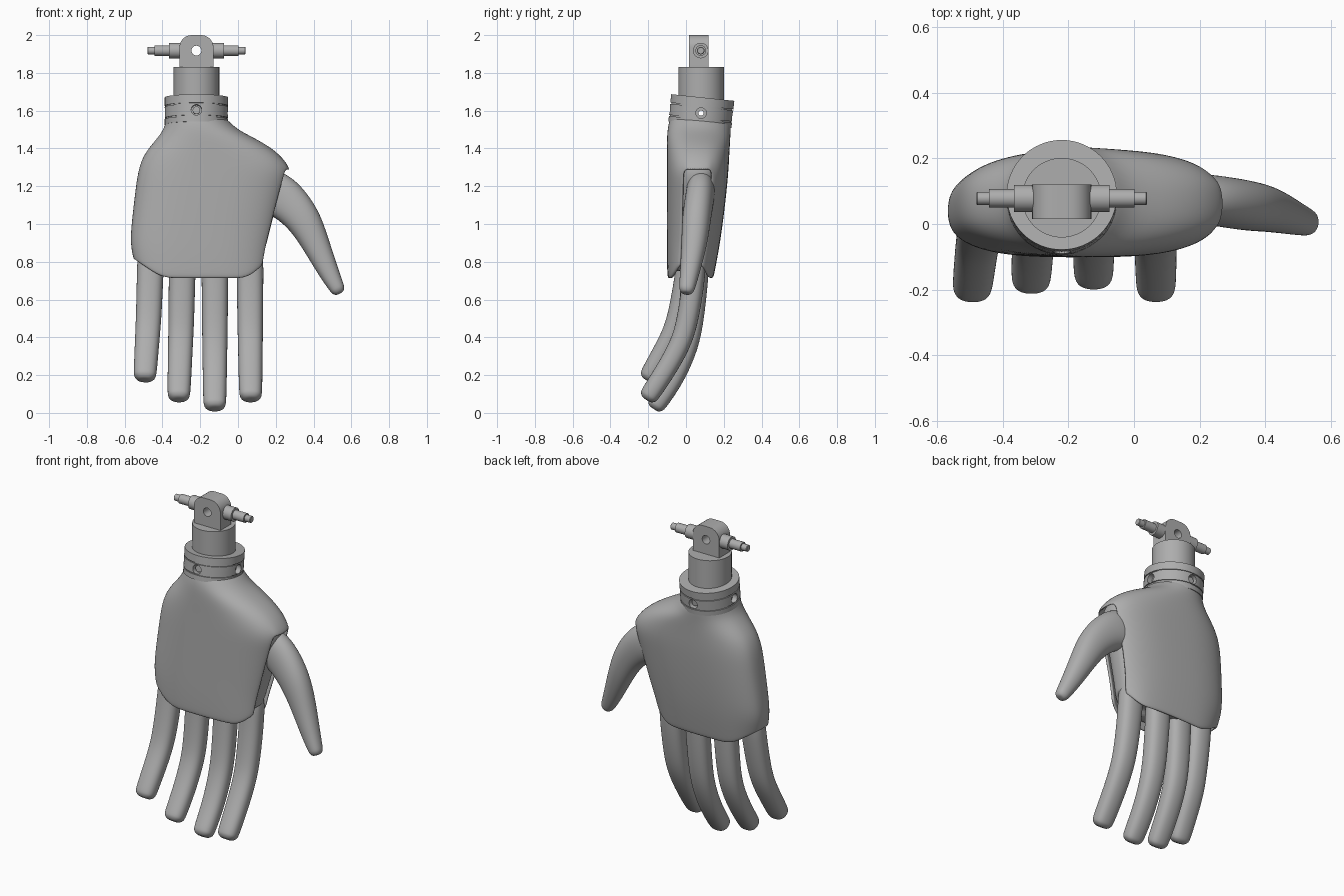
import bpy, bmesh, math
from mathutils import Vector

if "Cube" in bpy.data.objects:
    bpy.data.objects.remove(bpy.data.objects["Cube"])

grey = bpy.data.materials.new("plain grey")
grey.diffuse_color = (0.42, 0.42, 0.42, 1)
grey.use_nodes = True
grey.node_tree.nodes["Principled BSDF"].inputs["Base Color"].default_value = grey.diffuse_color


def sgnpow(v, p):
    return math.copysign(abs(v) ** p, v)


def finish(name, bm, sub=0, angle=35):
    bmesh.ops.recalc_face_normals(bm, faces=bm.faces)
    me = bpy.data.meshes.new(name)
    bm.to_mesh(me)
    bm.free()
    ob = bpy.data.objects.new(name, me)
    bpy.context.collection.objects.link(ob)
    me.materials.append(grey)
    if sub:
        me.polygons.foreach_set("use_smooth", [True] * len(me.polygons))
        m = ob.modifiers.new("subdivide", 'SUBSURF')
        m.levels = m.render_levels = sub
    else:
        smooth(ob, angle)
    return ob


def smooth(ob, angle=35):
    bpy.ops.object.select_all(action='DESELECT')
    ob.select_set(True)
    bpy.context.view_layer.objects.active = ob
    bpy.ops.object.shade_smooth_by_angle(angle=math.radians(angle))


def loft(rings, cap=True, skip=None):
    """Skin a list of closed rings; skip(ring, segment) leaves a face out."""
    bm = bmesh.new()
    vs = [[bm.verts.new(p) for p in r] for r in rings]
    n = len(rings[0])
    for j in range(len(vs) - 1):
        for i in range(n):
            if skip and skip(j, i):
                continue
            k = (i + 1) % n
            bm.faces.new((vs[j][i], vs[j][k], vs[j + 1][k], vs[j + 1][i]))
    if cap:
        bm.faces.new(vs[0])
        bm.faces.new(vs[-1])
    for v in [v for v in bm.verts if not v.link_faces]:
        bm.verts.remove(v)
    return bm


def lathe(name, prof, axis='z', loc=(0, 0, 0), n=48):
    """Turned part from (radius, height) points along an axis."""
    rings = []
    for r, h in prof:
        ring = []
        for i in range(n):
            a = 2 * math.pi * i / n
            c, s = r * math.cos(a), r * math.sin(a)
            p = {'x': (h, c, s), 'y': (c, h, s), 'z': (c, s, h)}[axis]
            ring.append(Vector(p) + Vector(loc))
        rings.append(ring)
    return finish(name, loft(rings))


def cut(ob, cutter):
    cutter.hide_render = True
    m = ob.modifiers.new("cut", 'BOOLEAN')
    m.operation, m.solver, m.object = 'DIFFERENCE', 'EXACT', cutter
    bpy.context.view_layer.objects.active = ob
    bpy.ops.object.modifier_apply(modifier=m.name)
    bpy.data.objects.remove(cutter)
    smooth(ob)


# Palm cross-sections: z, x0, x1, y0, y1, squareness, wrist tilt, corner lift
SECTIONS = [
    (1.56, -.38, -.06, -.08, .24, 2.0, 1, 0),
    (1.50, -.392, -.01, -.098, .237, 2.1, .7, 0),
    (1.44, -.44, .12, -.102, .234, 2.3, .3, 0),
    (1.37, -.50, .225, -.102, .23, 2.5, 0, 0),
    (1.29, -.528, .28, -.102, .226, 2.7, 0, 0),
    (1.20, -.542, .255, -.102, .218, 2.7, 0, 0),
    (1.08, -.556, .222, -.102, .205, 2.7, 0, 0),
    (.95, -.57, .19, -.102, .188, 2.7, 0, 0),
    (.85, -.568, .17, -.102, .172, 2.7, 0, .3),
    (.745, -.558, .158, -.1, .152, 2.7, 0, .85),
    (.712, -.553, .152, -.097, .145, 2.7, 0, 1),
]
SEG = 32


def palm_rings(off, raise_end=0):
    rings = []
    for j, (z, x0, x1, y0, y1, n, tilt, lift) in enumerate(SECTIONS):
        cx, cy, hx, hy = (x0 + x1) / 2, (y0 + y1) / 2, (x1 - x0) / 2 - off, (y1 - y0) / 2 - off
        ring = []
        for i in range(SEG):
            a = 2 * math.pi * i / SEG
            x = cx + hx * sgnpow(math.cos(a), 2 / n)
            y = cy + hy * sgnpow(math.sin(a), 2 / n)
            dz = lift * max(0, (-.40 - x) * .65, (x - .05) * .8)
            ring.append((x, y, z + dz - tilt * (y - .08) * .105 + raise_end * (j > 8)))
        rings.append(ring)
    return rings


# Outer shell, open at the bottom and along the thumb side
shell = finish("palm_shell", loft(palm_rings(0), False,
               lambda j, i: j >= 4 and i in (0, 1, SEG - 1, SEG - 2)), 2)
sol = shell.modifiers.new("thickness", 'SOLIDIFY')
sol.thickness, sol.offset = .018, -1
shell.modifiers.move(1, 0)

# Inner palm body seen in the openings
finish("palm_core", loft(palm_rings(.024, .025)), 2)


def tube(name, pts, side, n=2.4, seg=16):
    """Digit from (x, y, z, side radius, other radius) points with a rounded tip."""
    P = [Vector(p[:3]) for p in pts]
    R = [p[3:] for p in pts]
    d = (P[-1] - P[-2]).normalized()
    end = P[-1].copy()
    for dist, k in ((.018, .9), (.034, .62), (.037, .3)):
        P.append(end + d * dist)
        R.append((pts[-1][3] * k, pts[-1][4] * k))
    rings = []
    for j, p in enumerate(P):
        t = (P[min(j + 1, len(P) - 1)] - P[max(j - 1, 0)]).normalized()
        u = Vector(side)
        u = (u - t * u.dot(t)).normalized()
        v = t.cross(u)
        ring = []
        for i in range(seg):
            a = 2 * math.pi * i / seg
            ring.append(p + u * R[j][0] * sgnpow(math.cos(a), 2 / n)
                        + v * R[j][1] * sgnpow(math.sin(a), 2 / n))
        rings.append(ring)
    return finish(name, loft(rings), 2)


# Four bent fingers: base x, tip x, then (y, z) path
FINGERS = {
    "index_finger": (.063, .067, [(.05, .9), (.045, .72), (.008, .48), (-.03, .36), (-.11, .22), (-.19, .10)]),
    "middle_finger": (-.122, -.123, [(.07, .9), (.06, .72), (.035, .46), (.0, .32), (-.07, .17), (-.152, .052)]),
    "ring_finger": (-.292, -.313, [(.04, .9), (.035, .72), (.015, .48), (-.015, .36), (-.085, .22), (-.165, .10)]),
    "little_finger": (-.458, -.492, [(.02, .9), (.005, .75), (-.035, .53), (-.07, .42), (-.13, .31), (-.19, .205)]),
}
for name, (xa, xb, path) in FINGERS.items():
    pts = []
    for i, (y, z) in enumerate(path):
        k = i / (len(path) - 1)
        pts.append((xa + (xb - xa) * k, y, z, .074 - .012 * k, .062 - .009 * k))
    tube(name, pts, (1, 0, 0))

# Thumb
tube("thumb", [
    (.10, .08, 1.20, .075, .11), (.19, .078, 1.165, .078, .125), (.26, .07, 1.125, .078, .112),
    (.35, .055, 1.025, .078, .095), (.41, .045, .90, .07, .075),
    (.48, .02, .745, .053, .055), (.522, .006, .665, .043, .042)], (0, 1, 0), 2.2)

# Tilted wrist collar with two grooves and screw holes
R = .168
prof = [(R, -.062)]
for g in (-.03, .035):
    prof += [(R, g - .003), (R - .006, g - .003), (R - .006, g + .003), (R, g + .003)]
prof.append((R, .083))
collar = lathe("wrist_collar", prof, n=64)
cut(collar, lathe("cutter", [(.014, -.3), (.014, .3)], 'x', n=24))
for ax in 'xy':
    for s in (-1, 1):
        cut(collar, lathe("cutter", [(.028, s * .135), (.028, s * .3)], ax, n=24))
for ax, s in (('y', -1), ('y', 1)):
    screw = lathe("collar_screw", [(.02, s * .12), (.02, s * .15)], ax, n=24)
    screw.parent = collar
collar.location = (-.22, .08, 1.587)
collar.rotation_euler = (-.105, 0, 0)

# Wrist post
lathe("wrist_post", [(.121, 1.6), (.121, 1.83)], loc=(-.22, .08, 0), n=64)

# Lug with rounded top corners and a cross hole
outline = [(-.09, 1.82), (.09, 1.82)]
for sx, a0 in ((1, 0), (-1, 90)):
    for i in range(9):
        a = math.radians(a0 + i * 90 / 8)
        outline.append((sx * .025 + .065 * math.cos(a), 1.935 + .065 * math.sin(a)))
lug = finish("lug", loft([[(-.22 + x, y, z) for x, z in outline] for y in (.015, .12)]))
cut(lug, lathe("cutter", [(.026, -.2), (.026, .4)], 'y', (-.22, 0, 1.918), 32))

# Stepped pins on both sides of the lug
for side, s in (("left", -1), ("right", 1)):
    pin = [(.041, .08), (.041, .146), (.028, .146), (.028, .222), (.02, .222), (.02, .257), (.017, .26)]
    lathe(side + "_pin", [(r, s * h) for r, h in pin], 'x', (-.22, .078, 1.918), 32)
